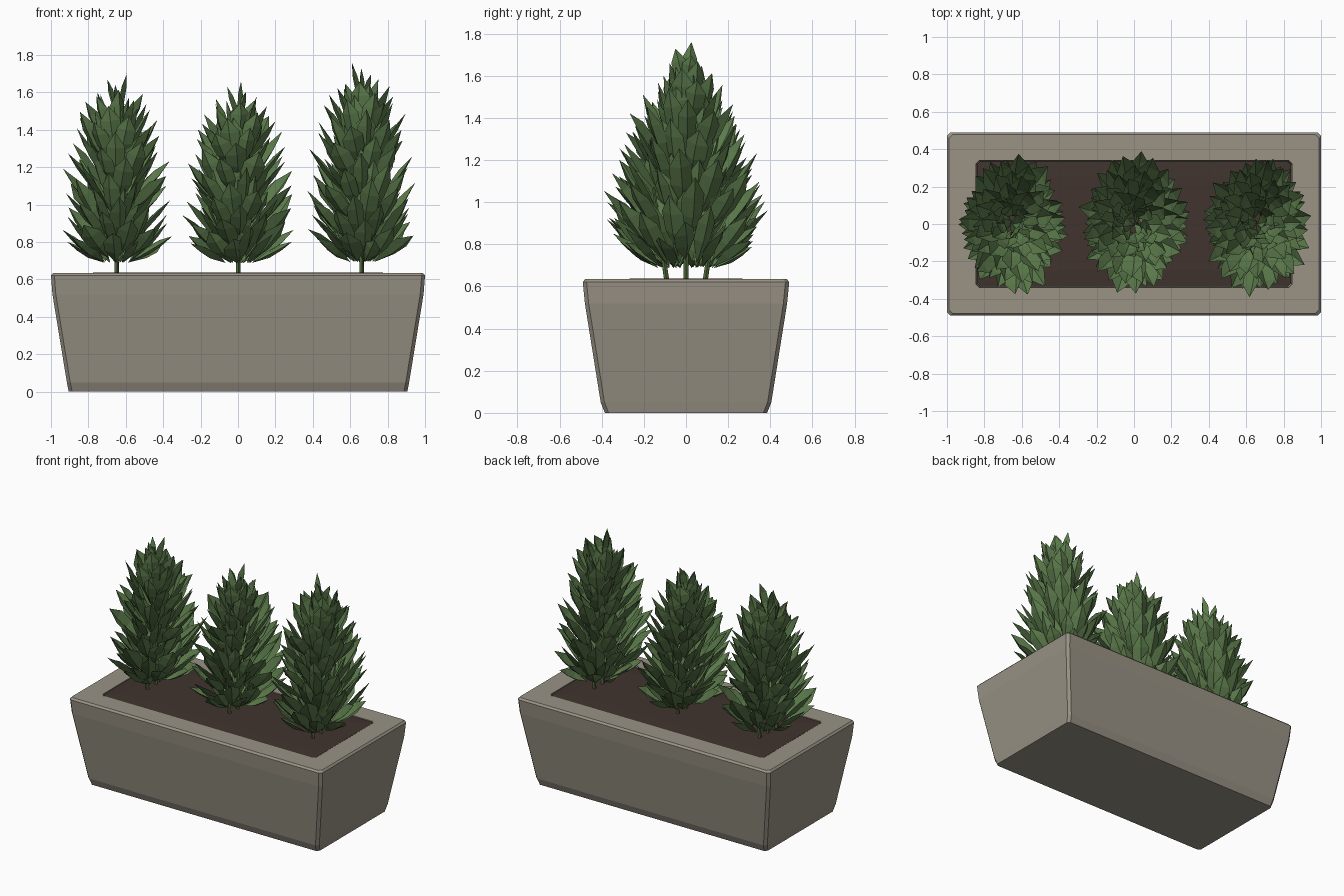
import bpy, bmesh, math, random
from mathutils import Vector

if "Cube" in bpy.data.objects:
    bpy.data.objects.remove(bpy.data.objects["Cube"])

random.seed(7)


def material(name, rgb):
    m = bpy.data.materials.new(name)
    m.diffuse_color = (*rgb, 1)
    m.use_nodes = True
    m.node_tree.nodes["Principled BSDF"].inputs["Base Color"].default_value = m.diffuse_color
    return m


CONCRETE = material("warm grey concrete", (0.32, 0.29, 0.235))
SOIL = material("dark brown soil", (0.052, 0.034, 0.027))
LEAF = material("leaf green", (0.105, 0.195, 0.07))
STEM = material("stem green", (0.09, 0.16, 0.05))


def finish(bm, name, mat):
    me = bpy.data.meshes.new(name)
    bm.to_mesh(me)
    bm.free()
    me.materials.append(mat)
    ob = bpy.data.objects.new(name, me)
    bpy.context.collection.objects.link(ob)
    return ob


def loft(name, rings, mat, c=0.018):
    """Stack chamfered rectangles (half x, half y, z) into a closed solid."""
    bm = bmesh.new()
    loops = []
    for x, y, z in rings:
        pts = [(x, y - c), (x - c, y), (c - x, y), (-x, y - c),
               (-x, c - y), (c - x, -y), (x - c, -y), (x, c - y)]
        loops.append([bm.verts.new((px, py, z)) for px, py in pts])
    for a, b in zip(loops, loops[1:]):
        for i in range(8):
            j = (i + 1) % 8
            bm.faces.new((a[i], a[j], b[j], b[i]))
    bm.faces.new(loops[0][::-1])
    bm.faces.new(loops[-1])
    bmesh.ops.recalc_face_normals(bm, faces=bm.faces)
    return finish(bm, name, mat)


# Tapered trough with rim, and the soil filling it
loft("planter", [(0.905, 0.385, 0), (0.915, 0.405, 0.05), (0.992, 0.48, 0.52),
                 (1.0, 0.49, 0.622), (0.988, 0.478, 0.635),
                 (0.845, 0.34, 0.635), (0.84, 0.335, 0.57)], CONCRETE)
loft("soil", [(0.84, 0.335, 0.56), (0.84, 0.335, 0.632), (0.74, 0.25, 0.638)], SOIL)


def lerp_table(table, z):
    for (z0, *a), (z1, *b) in zip(table, table[1:]):
        if z <= z1:
            t = max(0, (z - z0) / (z1 - z0))
            return [p + (q - p) * t for p, q in zip(a, b)]
    return table[-1][1:]


# Outline of a bush: tip height, half width in x, half width in y
OUTLINE = [(0.78, 0.29, 0.34), (1.0, 0.30, 0.41), (1.22, 0.28, 0.33),
           (1.4, 0.25, 0.26), (1.5, 0.22, 0.18), (1.6, 0.14, 0.09), (1.7, 0.04, 0.05)]


def add_leaf(bm, base, tip, width, roll):
    """Pointed blade folded along the midrib."""
    d = tip - base
    n = d.normalized()
    side = n.cross(Vector((0, 0, 1)))
    if side.length < 0.05:
        side = Vector((1, 0, 0))
    side.normalize()
    up = side.cross(n)
    s = side * math.cos(roll) + up * math.sin(roll)
    u = up * math.cos(roll) - side * math.sin(roll)
    w = width / 2

    def v(t, a, b):
        return bm.verts.new(base + d * t + s * a + u * b)
    b0, m1, m2, t0 = v(0, 0, 0), v(0.4, 0, -0.02), v(0.7, 0, -0.015), v(1, 0, 0)
    for k in (1, -1):
        e1, e2 = v(0.4, k * w * 0.85, 0.008), v(0.7, k * w * 0.9, 0.008)
        for f in ((b0, e1, m1), (m1, e1, e2, m2), (m2, e2, t0)):
            bm.faces.new(f if k > 0 else f[::-1])


def bush(name, cx, height, turn):
    stretch = (height - 0.63) / (1.7 - 0.63)

    def place(x, y, z):
        return Vector((cx + x, y, 0.63 + (z - 0.63) * stretch))

    # Leaves: an outer shell on the outline and a smaller inner shell
    bm = bmesh.new()
    for count, reach, z0, z1 in ((84, 1.0, 0.79, 1.62), (44, 0.6, 0.85, 1.6)):
        for i in range(count):
            t = (i + 0.5) / count
            z = z0 + (z1 - z0) * t ** 1.1
            a = turn + i * 2.39996
            rx, ry = lerp_table(OUTLINE, z)
            r = reach * random.uniform(0.86, 1.04)
            x, y = rx * r * math.cos(a), ry * r * math.sin(a)
            rise = random.uniform(0.19, 0.29) * (0.55 + 0.45 * min(1, (z - 0.75) / 0.25))
            base = place(x * 0.25, y * 0.42, max(0.69, z - rise))
            add_leaf(bm, base, place(x, y, z), random.uniform(0.095, 0.135),
                     random.uniform(-0.6, 0.6))
    # Crown leaves
    for k in range(3):
        a = turn + k * 2.1
        add_leaf(bm, place(0, 0, 1.46 + 0.02 * k),
                 place(0.06 * math.cos(a), 0.05 * math.sin(a), 1.7 - 0.03 * k), 0.08, a)
    finish(bm, name + "_leaves", LEAF)

    # Three thin stems, the outer two leaning away
    bm = bmesh.new()
    for y0, y1, top in ((0, 0, 1.5), (-0.09, -0.17, 1.15), (0.09, 0.17, 1.15)):
        rings = []
        for y, z, r in ((y0, 0.62, 0.013), (y1, top, 0.006)):
            c = place(0, y, z)
            rings.append([bm.verts.new(c + Vector((r * math.cos(q * math.tau / 5),
                                                   r * math.sin(q * math.tau / 5), 0)))
                          for q in range(5)])
        for q in range(5):
            p = (q + 1) % 5
            bm.faces.new((rings[0][q], rings[0][p], rings[1][p], rings[1][q]))
        bm.faces.new(rings[1])
    finish(bm, name + "_stems", STEM)


bush("left_bush", -0.65, 1.70, 0.4)
bush("middle_bush", 0.0, 1.66, 1.3)
bush("right_bush", 0.66, 1.76, 2.6)
